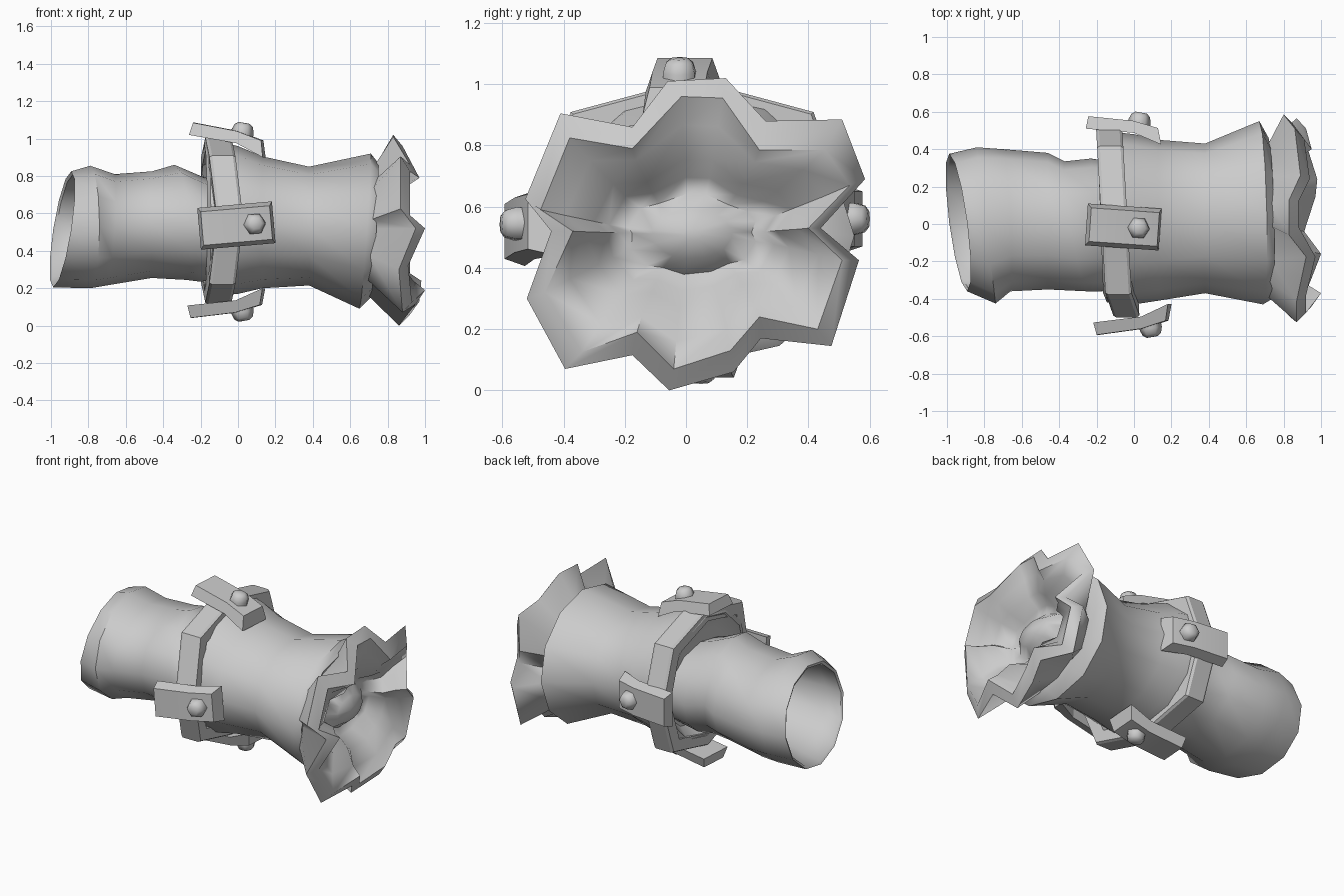
import bpy, bmesh, math
from mathutils import Matrix, Vector

iron = bpy.data.materials.new("grey iron")
iron.diffuse_color = (0.6, 0.6, 0.6, 1)


def finish(bm, name, angle=35):
    bmesh.ops.recalc_face_normals(bm, faces=bm.faces)
    me = bpy.data.meshes.new(name)
    bm.to_mesh(me)
    bm.free()
    ob = bpy.data.objects.new(name, me)
    bpy.context.collection.objects.link(ob)
    me.materials.append(iron)
    bpy.ops.object.select_all(action='DESELECT')
    ob.select_set(True)
    bpy.context.view_layer.objects.active = ob
    bpy.ops.object.shade_smooth_by_angle(angle=math.radians(angle))
    return ob


def loft(name, rings, cap_start=True, cap_end=True, closed=False, angle=35):
    """Skin a list of equally long point rings."""
    bm = bmesh.new()
    vs = [[bm.verts.new(p) for p in r] for r in rings]
    n = len(vs[0])
    pairs = list(zip(vs, vs[1:])) + ([(vs[-1], vs[0])] if closed else [])
    for a, b in pairs:
        for i in range(n):
            j = (i + 1) % n
            bm.faces.new((a[i], a[j], b[j], b[i]))
    if cap_start:
        bm.faces.new(vs[0])
    if cap_end:
        bm.faces.new(vs[-1])
    return finish(bm, name, angle)


def oval(x, y0, y1, z0, z1, ky=0, kz=0, n=12):
    """Ring across the pipe, bounded by y0..y1, z0..z1, leaning by ky and kz."""
    pts = []
    for i in range(n):
        a = 2 * math.pi * i / n
        c, s = math.cos(a), math.sin(a)
        pts.append((x + ky * c + kz * s, (y0 + y1) / 2 + (y1 - y0) / 2 * c,
                    (z0 + z1) / 2 + (z1 - z0) / 2 * s))
    return pts


# Narrow pipe, hollow at its leaning open end
loft("narrow_pipe", [
    oval(-0.50, -0.30, 0.32, 0.30, 0.77),
    oval(-0.80, -0.35, 0.35, 0.25, 0.80, -0.03, 0.03),
    oval(-0.93, -0.345, 0.355, 0.22, 0.805, -0.045, 0.045),
    oval(-0.94, -0.36, 0.375, 0.205, 0.825, -0.048, 0.048),
    oval(-0.79, -0.425, 0.41, 0.2, 0.855, -0.05, 0.0),
    oval(-0.68, -0.36, 0.40, 0.215, 0.81, -0.02, 0.02),
    oval(-0.46, -0.35, 0.38, 0.255, 0.825),
    oval(-0.31, -0.36, 0.335, 0.245, 0.86, -0.06, -0.03),
    oval(-0.20, -0.36, 0.35, 0.235, 0.80, -0.03, 0),
    oval(-0.02, -0.33, 0.32, 0.27, 0.74)], angle=50)

# Wide pipe flaring towards the broken mouth
loft("wide_pipe", [
    oval(-0.10, -0.33, 0.38, 0.25, 0.86),
    oval(-0.18, -0.37, 0.45, 0.19, 0.97, -0.015),
    oval(-0.16, -0.42, 0.50, 0.155, 1.0, -0.015),
    oval(0.0, -0.43, 0.48, 0.17, 0.96),
    oval(0.13, -0.41, 0.45, 0.20, 0.905),
    oval(0.38, -0.37, 0.43, 0.215, 0.85),
    oval(0.68, -0.43, 0.55, 0.09, 0.92, -0.01, 0.03),
    oval(0.73, -0.40, 0.46, 0.15, 0.87, -0.01, 0.02),
    oval(0.70, -0.30, 0.36, 0.25, 0.77)], cap_end=False, angle=48)

# Jagged mouth: x, outer y and z, inner y and z of each corner
corners = [
    (0.87, -0.41, 0.905, -0.38, 0.825), (0.87, -0.525, 0.625, -0.475, 0.59),
    (0.95, -0.44, 0.52, -0.37, 0.52), (0.86, -0.52, 0.30, -0.46, 0.32),
    (0.88, -0.395, 0.07, -0.34, 0.125), (0.95, -0.175, 0.115, -0.16, 0.19),
    (0.86, -0.055, 0.0, -0.04, 0.07), (0.92, 0.155, 0.06, 0.145, 0.13),
    (0.93, 0.245, 0.17, 0.24, 0.24), (0.87, 0.475, 0.145, 0.43, 0.20),
    (0.87, 0.565, 0.425, 0.51, 0.425), (0.90, 0.44, 0.53, 0.40, 0.53),
    (0.80, 0.585, 0.69, 0.535, 0.67), (0.86, 0.51, 0.885, 0.455, 0.785),
    (0.89, 0.26, 0.88, 0.24, 0.785), (0.83, 0.13, 1.02, 0.12, 0.955),
    (0.83, -0.06, 1.01, -0.015, 0.96), (0.92, -0.175, 0.86, -0.175, 0.79)]


def ring_in(x, ry, rz, wave, lean=0.0, ripple=0.0):
    """Inner ring following the corner directions, partly keeping their zigzag."""
    pts = []
    for cx, _, _, y, z in corners:
        d = Vector((y - 0.02, z - 0.51))
        u = d.normalized()
        k = 1 - wave + wave * d.length / 0.42
        pts.append((x + lean * u.y + ripple * (cx - 0.89),
                    0.02 + ry * u.x * k, 0.51 + rz * u.y * k))
    return pts


# Crumpled, nearly flat mouth face sinking to a pit with a raised middle
loft("broken_mouth", [
    ring_in(0.71, 0.39, 0.34, 0.3, 0.02),
    [(c[0], c[1], c[2]) for c in corners],
    [(c[0] + 0.05, c[3], c[4]) for c in corners],
    ring_in(0.89, 0.37, 0.34, 0.7, 0, 0.8),
    ring_in(0.845, 0.29, 0.235, 0.6, 0, 0.5),
    ring_in(0.755, 0.25, 0.18, 0.5, 0, 0.2),
    ring_in(0.735, 0.20, 0.13, 0.3),
    ring_in(0.80, 0.13, 0.08, 0.0),
    ring_in(0.825, 0.03, 0.02, 0.0)], cap_start=False, angle=62)


# Eight-sided clamp band, pushed forward at its front corner
def band(off, r):
    pts = []
    for i in range(8):
        a = math.pi * i / 4
        k = r * (1.08 if i % 2 else 1.0)
        y, z = k * math.cos(a), k * math.sin(a)
        push = 0.035 if i == 4 else 0
        pts.append((off - 0.105 - 0.06 * y + push, 0.02 + y * 1.06, 0.565 + z * 0.92))
    return pts


loft("clamp_band", [band(-0.07, 0.40), band(-0.07, 0.48), band(-0.055, 0.49),
                    band(0.055, 0.49), band(0.07, 0.48), band(0.07, 0.40)],
     False, False, True, angle=20)

# Four bent plates with bolts around the band, narrower on their outer face
profile = [(-0.235, 0.535), (0.0, 0.49), (0.13, 0.44), (0.14, 0.35), (0.0, 0.425), (-0.255, 0.47)]
# name, turn, shift along pipe, outward shift, sideways y and z, yaw, flattening tilt, bolt shift
spots = [("top", 0, 0.0, 0.0, -0.02, 0.0, -4, 0, -0.01),
         ("back", -90, -0.005, 0.062, 0.0, 0.01, 0, -5, 0.0),
         ("bottom", 180, -0.01, -0.01, 0.05, 0.0, 4, -4, 0.0),
         ("front", 90, 0.045, 0.07, 0.0, -0.01, 5, -3, 0.01)]
for name, turn, dx, dr, dy, dz, yaw, tilt, bx in spots:
    place = (Matrix.Translation((dx, dy, 0.55 + dz)) @ Matrix.Rotation(math.radians(turn), 4, 'X')
             @ Matrix.Translation((0, 0, dr)) @ Matrix.Rotation(math.radians(yaw), 4, 'Z'))
    bend = (place @ Matrix.Translation((0, 0, 0.48)) @ Matrix.Rotation(math.radians(tilt), 4, 'Y')
            @ Matrix.Translation((0, 0, -0.48)))
    loft(name + "_plate", [[bend @ Vector((x, s * (0.09 if i < 3 else 0.112), z))
                            for i, (x, z) in enumerate(profile)]
                           for s in (-1, 1)], angle=15)
    lean = Matrix.Translation((0.03 + bx, 0, 0.46)) @ Matrix.Rotation(math.radians(10), 4, 'Y')
    loft(name + "_bolt", [[place @ lean @ Vector((r * math.cos(i * math.pi / 3),
                                                  r * math.sin(i * math.pi / 3), h))
                           for i in range(6)]
                          for r, h in ((0.06, -0.03), (0.06, 0.03), (0.05, 0.06), (0.03, 0.075))],
         angle=62)
